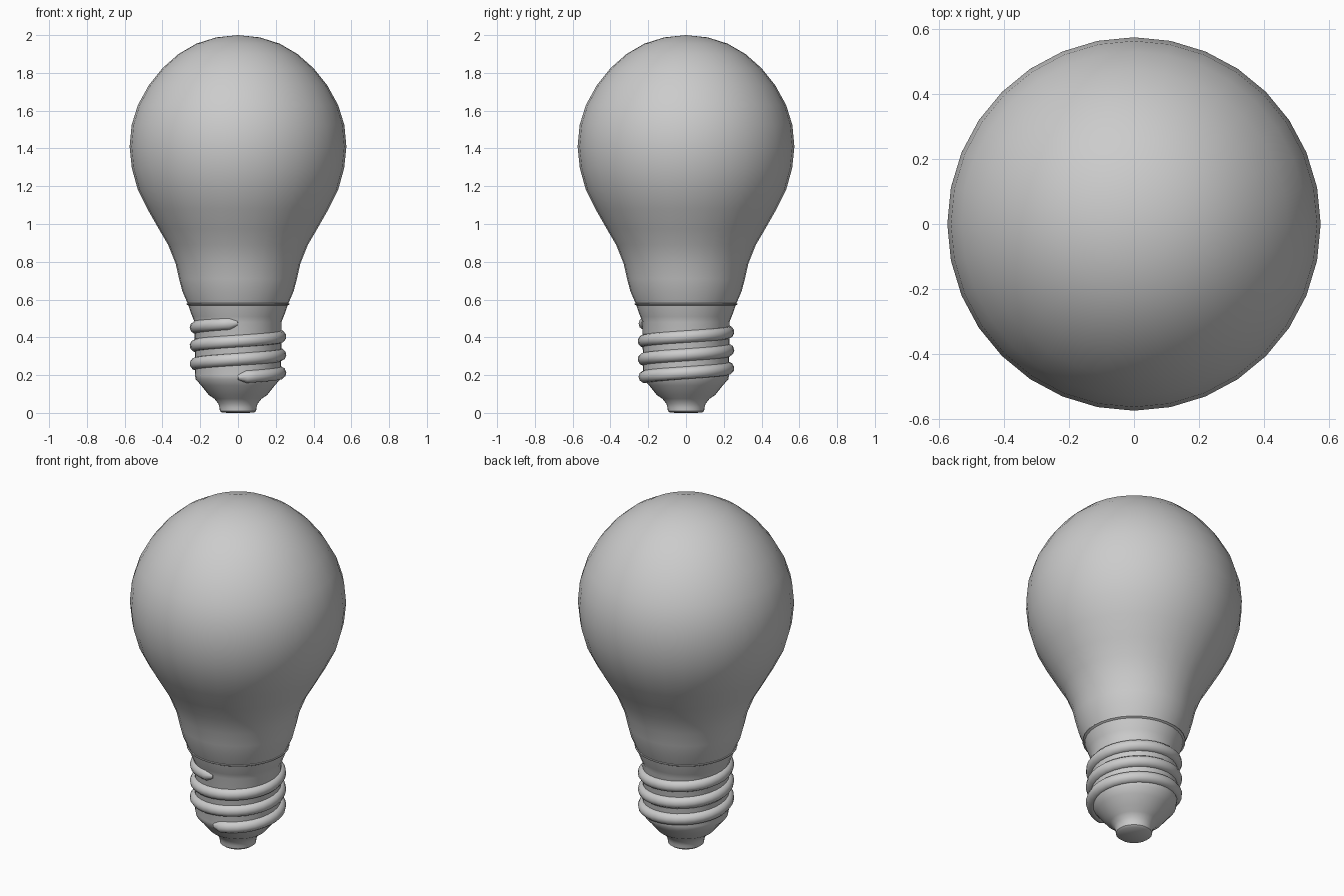
import bpy, bmesh, math

if "Cube" in bpy.data.objects:
    bpy.data.objects.remove(bpy.data.objects["Cube"])

SIDES = 32


def lathe(name, profile, angle=40):
    """Spin a (radius, height) profile around z into a smooth shaded object."""
    bm = bmesh.new()
    verts = [bm.verts.new((r, 0, z)) for r, z in profile]
    edges = [bm.edges.new(pair) for pair in zip(verts, verts[1:])]
    bmesh.ops.spin(bm, geom=verts + edges, cent=(0, 0, 0), axis=(0, 0, 1),
                   angle=math.tau, steps=SIDES, use_merge=False)
    bmesh.ops.remove_doubles(bm, verts=bm.verts, dist=0.0005)
    bmesh.ops.recalc_face_normals(bm, faces=bm.faces)
    mesh = bpy.data.meshes.new(name)
    bm.to_mesh(mesh)
    bm.free()
    obj = bpy.data.objects.new(name, mesh)
    bpy.context.collection.objects.link(obj)
    bpy.ops.object.select_all(action='DESELECT')
    obj.select_set(True)
    bpy.context.view_layer.objects.active = obj
    bpy.ops.object.shade_smooth_by_angle(angle=math.radians(angle))
    return obj


# Pear-shaped glass envelope
lathe("glass_bulb", [
    (0, 2.0), (0.115, 1.988), (0.22, 1.955), (0.315, 1.9), (0.4, 1.825),
    (0.472, 1.735), (0.53, 1.63), (0.563, 1.525), (0.574, 1.41),
    (0.562, 1.295), (0.53, 1.18), (0.48, 1.08), (0.42, 0.975),
    (0.37, 0.89), (0.33, 0.79), (0.312, 0.71), (0.295, 0.645),
    (0.265, 0.575)])

# Metal base: rim, neck, barrel, insulator and bottom contact
lathe("screw_base", [
    (0.25, 0.582), (0.273, 0.58), (0.273, 0.574), (0.262, 0.568),
    (0.255, 0.545), (0.242, 0.51), (0.23, 0.48), (0.228, 0.2),
    (0.224, 0.178), (0.195, 0.145), (0.155, 0.095), (0.125, 0.075),
    (0.105, 0.05), (0.098, 0.03), (0.096, 0.01), (0.085, 0.001), (0, 0)])

# Helical thread: three turns rising counter-clockwise from the front
TURNS, STEPS = 3, 32
curve = bpy.data.curves.new("screw_thread", 'CURVE')
curve.dimensions = '3D'
curve.bevel_depth = 0.034
curve.bevel_resolution = 3
curve.use_fill_caps = True
spline = curve.splines.new('POLY')
count = TURNS * STEPS
spline.points.add(count)
for i, point in enumerate(spline.points):
    a = math.tau * i / STEPS - math.pi / 2
    z = 0.188 + 0.288 * i / count
    point.co = (0.222 * math.cos(a), 0.222 * math.sin(a), z, 1)
    point.radius = 0.4 if i in (0, count) else 1.0
spline.use_smooth = True
thread = bpy.data.objects.new("screw_thread", curve)
bpy.context.collection.objects.link(thread)
